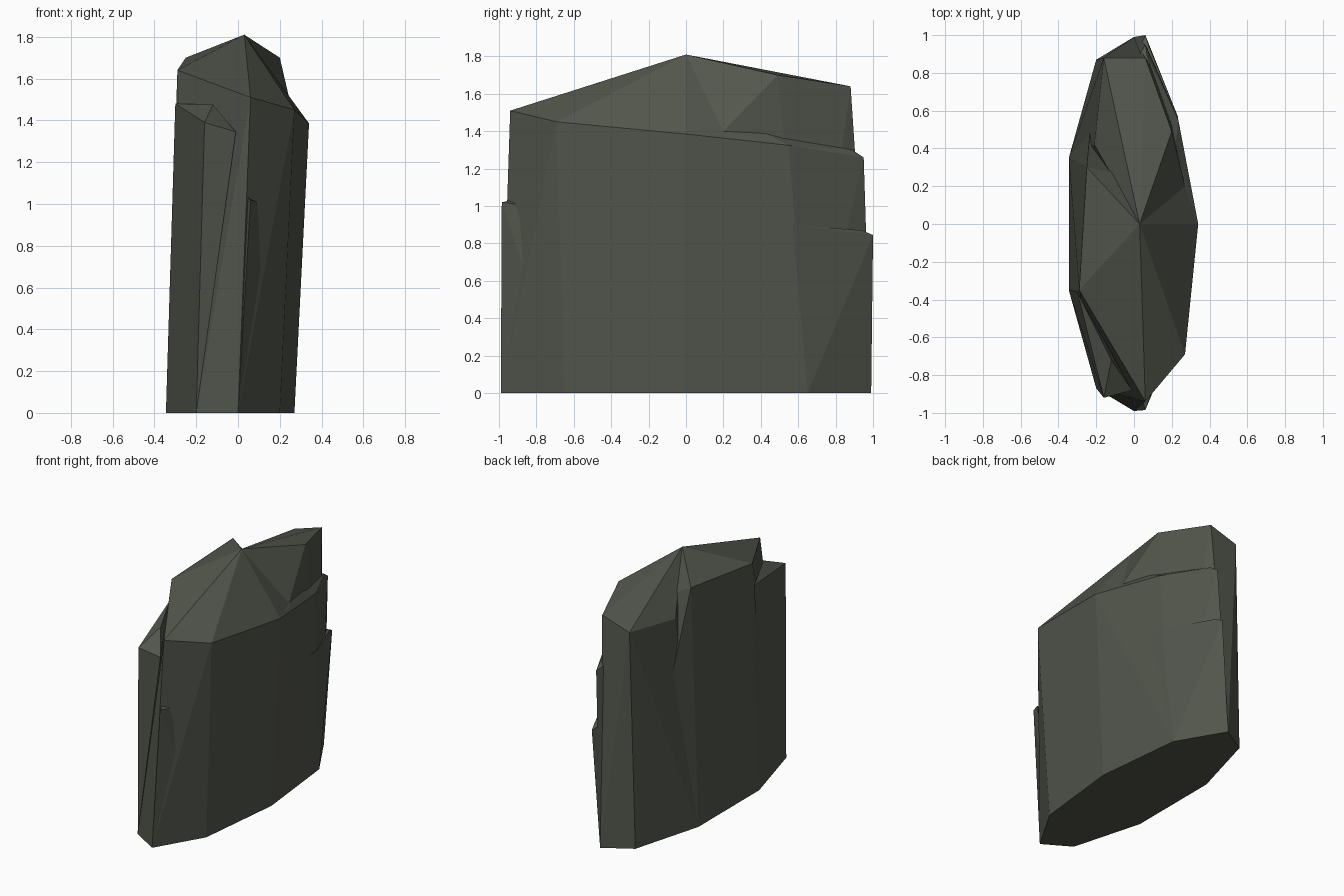
import bpy
import bmesh

cube = bpy.data.objects.get("Cube")
if cube:
    bpy.data.objects.remove(cube, do_unlink=True)

stone = bpy.data.materials.new("mossy_grey_stone")
colour = (0.084, 0.093, 0.072, 1)
stone.diffuse_color = colour
stone.use_nodes = True
bsdf = stone.node_tree.nodes["Principled BSDF"]
bsdf.inputs["Base Color"].default_value = colour
bsdf.inputs["Roughness"].default_value = 0.9

# Footprint corners shared by every slab
left_back, left_front = (-0.345, 0.35, 0), (-0.345, -0.35, 0)
front_left, front_tip = (-0.2, -0.87, 0), (0, -0.99, 0)
right_front, right_mid, right_back = (0.2, -0.65, 0), (0.27, 0, 0), (0.2, 0.65, 0)
back_tip, back_left = (0, 0.99, 0), (-0.2, 0.87, 0)
peak = (0.03, 0, 1.81)
shoulder = (0.34, 0, 1.385)


def slab(name, foot, top):
    """Faceted chunk of rock: the convex hull of its foot and top corners."""
    bm = bmesh.new()
    for p in foot + top:
        bm.verts.new(p)
    hull = bmesh.ops.convex_hull(bm, input=bm.verts)
    spare = {v for v in hull["geom_interior"] + hull["geom_unused"]
             if isinstance(v, bmesh.types.BMVert)}
    bmesh.ops.delete(bm, geom=list(spare), context="VERTS")
    bmesh.ops.recalc_face_normals(bm, faces=bm.faces)
    mesh = bpy.data.meshes.new(name)
    bm.to_mesh(mesh)
    bm.free()
    mesh.materials.append(stone)
    obj = bpy.data.objects.new(name, mesh)
    bpy.context.collection.objects.link(obj)
    return obj


# Main boulder: the front and left of the rock
slab("main_boulder",
     [back_left, left_back, left_front, front_left, front_tip, right_front, right_mid],
     [peak, (-0.25, 0.3, 1.70), (-0.29, -0.35, 1.64), (0.06, -0.94, 1.51),
      (0.27, -0.69, 1.45), shoulder, (0.27, 0.2, 1.4)])

# Tall rear block
slab("rear_block",
     [right_mid, right_back, back_tip, back_left, left_back],
     [peak, (0.2, 0.49, 1.70), (0.06, 0.88, 1.64), (-0.16, 0.88, 1.57),
      (-0.21, 0.42, 1.51), (0.27, 0.2, 1.4)])

# Stepped ledges wrapping the right rear side
slab("upper_ledge",
     [right_mid, right_back, back_tip],
     [shoulder, (0.235, 0.55, 1.325), (0.06, 0.95, 1.26), (0.27, 0.2, 1.4),
      (0.22, 0.42, 1.39), (0.07, 0.89, 1.3), (0.02, 0.88, 1.3)])
slab("lower_ledge",
     [right_mid, right_back, back_tip],
     [(0.232, 0.57, 0.9), (0.06, 1.0, 0.845), (0.262, 0.35, 0.91),
      (0.08, 0.94, 0.87), (0.03, 0.94, 0.87)])

# Slivers leaning on the front
slab("front_left_shard",
     [left_front, front_left],
     [(-0.16, -0.92, 1.39), (-0.01, -0.88, 1.345), (-0.12, -0.72, 1.475),
      (-0.3, -0.36, 1.48)])
slab("front_sliver",
     [front_tip, right_front],
     [(0.06, -0.985, 1.02), (0.088, -0.91, 1.01), (0.045, -0.94, 1.03)])
